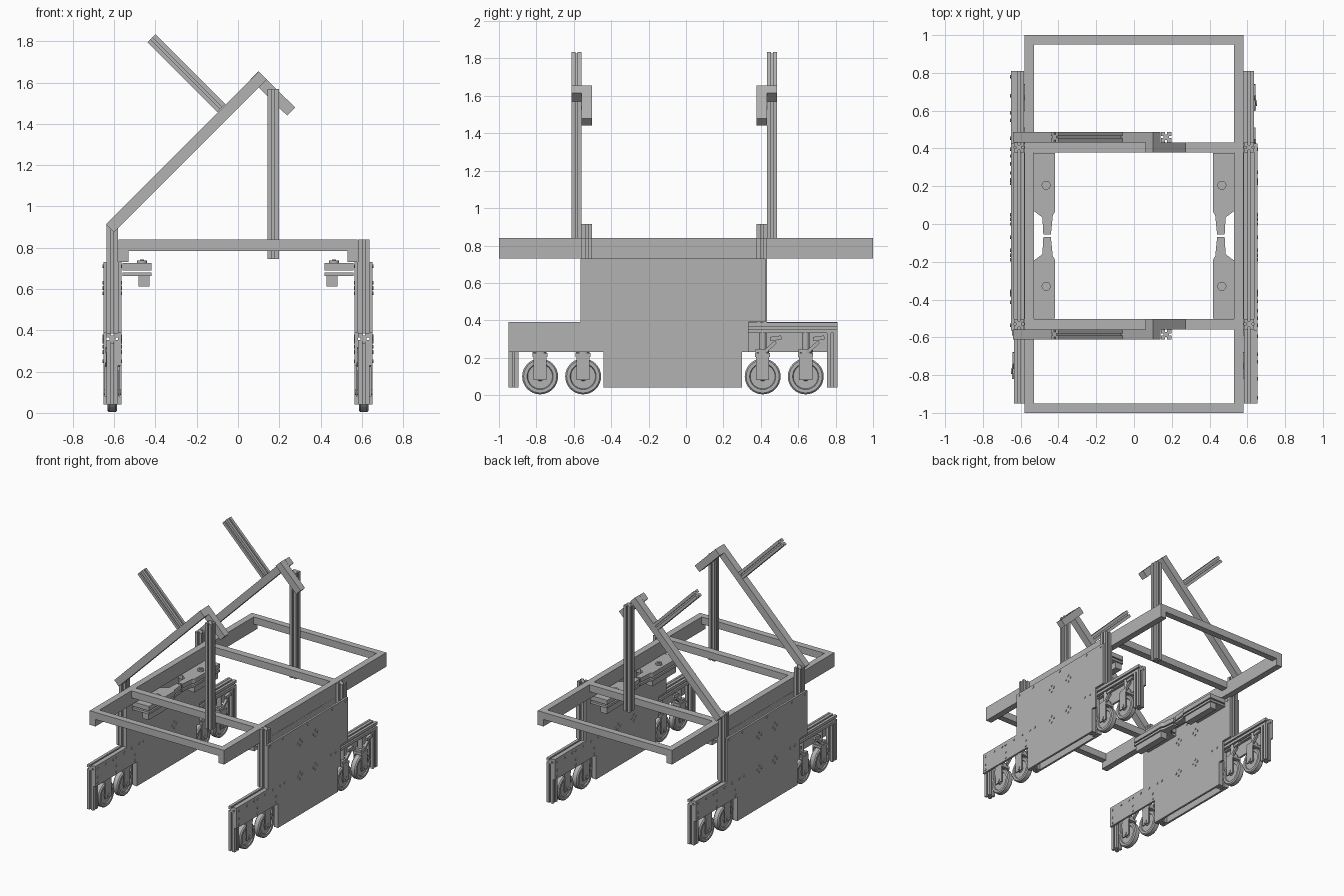
import bpy, bmesh, math
from mathutils import Matrix, Vector

cube = bpy.data.objects.get("Cube")
if cube:
    bpy.data.objects.remove(cube, do_unlink=True)

metal = bpy.data.materials.new("grey_metal")
metal.use_nodes = True
GREY = (0.45, 0.45, 0.45, 1)
metal.diffuse_color = GREY
metal.node_tree.nodes["Principled BSDF"].inputs["Base Color"].default_value = GREY

T = 0.055          # standard bar width
H = T / 2
LEG_X = 0.609      # leg centre line
LEG_Y = -0.07
POSTS_Y = (0.405, -0.53)


def finish(name, bm, smooth=False):
    bmesh.ops.recalc_face_normals(bm, faces=bm.faces)
    mesh = bpy.data.meshes.new(name)
    bm.to_mesh(mesh)
    bm.free()
    mesh.materials.append(metal)
    obj = bpy.data.objects.new(name, mesh)
    bpy.context.collection.objects.link(obj)
    if smooth:
        bpy.ops.object.select_all(action='DESELECT')
        obj.select_set(True)
        bpy.context.view_layer.objects.active = obj
        bpy.ops.object.shade_smooth_by_angle(angle=math.radians(35))
    return obj


def add_prism(bm, points, vec):
    """Extrude a closed polygon of 3D points along a vector."""
    face = bm.faces.new([bm.verts.new(p) for p in points])
    new = bmesh.ops.extrude_face_region(bm, geom=[face])["geom"]
    bmesh.ops.translate(bm, vec=vec, verts=[v for v in new if isinstance(v, bmesh.types.BMVert)])
    # keep the starting cap so the prism is closed
    if not face.is_valid or len(face.link_loops if hasattr(face, "link_loops") else face.loops) == 0:
        return


def box(name, x, y, z):
    bm = bmesh.new()
    size = Vector((x[1] - x[0], y[1] - y[0], z[1] - z[0]))
    mid = Vector((sum(x), sum(y), sum(z))) / 2
    bmesh.ops.create_cube(bm, size=1, matrix=Matrix.Translation(mid) @ Matrix.Diagonal((*size, 1)))
    return finish(name, bm)


def slotted_profile(w=0.006, d=0.013):
    pts = []
    for k in range(4):
        rot = Matrix.Rotation(k * math.pi / 2, 2)
        for p in ((H, -H), (H, -w), (H - d, -w), (H - d, w), (H, w)):
            pts.append(rot @ Vector(p))
    return pts


def bar(name, start, end, slotted=False, width=T):
    """Square bar between two points, plain or with a slot on each side."""
    a, b = Vector(start), Vector(end)
    d = (b - a).normalized()
    u = Vector((1, 0, 0)) if abs(d.y) > 0.9 else Vector((0, 1, 0))
    if abs(d.x) < 0.01:
        u = Vector((1, 0, 0))
    v = d.cross(u)
    h = width / 2
    prof = slotted_profile() if slotted else [Vector(p) for p in ((h, -h), (h, h), (-h, h), (-h, -h))]
    bm = bmesh.new()
    add_prism(bm, [a + u * p.x + v * p.y for p in prof], b - a)
    return finish(name, bm)


def add_cyl(bm, centre, radius, depth, axis='X', segments=12):
    rot = Matrix.Rotation(math.pi / 2, 4, 'Y') if axis == 'X' else Matrix.Identity(4)
    bmesh.ops.create_cone(bm, cap_ends=True, segments=segments, radius1=radius, radius2=radius,
                          depth=depth, matrix=Matrix.Translation(centre) @ rot)


# Rectangular top frame
for s in (-1, 1):
    box("frame_side_rail", sorted((s * 0.53, s * 0.58)), (-1, 1), (0.73, 0.84))
    box("frame_end_rail", (-0.53, 0.53), sorted((s * 0.95, s)), (0.785, 0.84))
for y in POSTS_Y:
    box("frame_cross_rail", (-0.53, 0.53), (y - H, y + H), (0.785, 0.84))

# Two upper gantries, each with brace, hook, strut and arm
for y, out in zip(POSTS_Y, (1, -1)):
    yo = y + out * T
    bar("diagonal_brace", (-0.62, yo, 0.895), (0.12, yo, 1.635))
    bar("brace_hook", (0.08, y, 1.635), (0.257, y, 1.46))
    bar("upright_strut", (0.17, yo, 0.745), (0.17, yo, 1.57), True)
    bar("raised_arm", (-0.08, yo, 1.475), (-0.42, yo, 1.815), True)

# Side plate outline, relative to the leg centre
PLATE = ((-.88, .39), (-.88, .23), (-.37, .23), (-.37, .04), (.37, .04), (.37, .23), (.405, .23),
         (.405, .39), (.495, .39), (.495, .73), (-.495, .73), (-.495, .39))
BOLTS = [(y, 0.36) for y in (-.85, -.75, -.66, -.62, -.525, -.43, -.34, -.285, .285, .345)]
BOLTS += [(y, 0.71) for y in (-.465, -.305, 0, .305, .465)]
BOLTS += [(y, z) for y in (-.85, -.62, -.39) for z in (.25, .295)]
for cy in (-.095, .095):
    for cz in (.345, .605):
        BOLTS += [(cy + .025, cz), (cy - .025, cz), (cy, cz + .025), (cy, cz - .025)]


def side_plate(x, facing):
    bm = bmesh.new()
    add_prism(bm, [(x + facing * H, LEG_Y + facing * y, z) for y, z in PLATE], (facing * 0.016, 0, 0))
    finish("leg_side_plate", bm)
    bm = bmesh.new()
    for y, z in BOLTS:
        add_cyl(bm, (x + facing * 0.045, LEG_Y + facing * y, z), 0.009, 0.006, segments=10)
    finish("plate_bolts", bm)


def caster(x, y):
    # wheel turned from a profile of axial offset and radius
    half = ((.026, 0), (.026, .02), (.016, .024), (.016, .066), (.024, .07), (.024, .088), (.016, .096))
    prof = list(half) + [(-a, r) for a, r in reversed(half)]
    bm = bmesh.new()
    verts = [bm.verts.new((x + a, y, 0.1 + r)) for a, r in prof]
    edges = [bm.edges.new(pair) for pair in zip(verts, verts[1:])]
    bmesh.ops.spin(bm, geom=verts + edges, cent=(x, y, 0.1), axis=(1, 0, 0),
                   angle=math.tau, steps=32, use_duplicate=False)
    bmesh.ops.remove_doubles(bm, verts=bm.verts, dist=0.0005)
    finish("caster_wheel", bm, True)
    # fork with swivel stem and axle
    for s in (-1, 1):
        box("caster_fork_arm", sorted((x + s * .029, x + s * .037)), (y - .035, y + .035), (.08, .215))
    box("caster_fork_bridge", (x - .037, x + .037), (y - .04, y + .04), (.205, .225))
    bm = bmesh.new()
    add_cyl(bm, (x, y, .28), .02, .12, 'Z', 16)
    add_cyl(bm, (x, y, .235), .035, .02, 'Z', 20)
    add_cyl(bm, (x, y, .1), .014, .085, 'X', 16)
    finish("caster_stem_and_axle", bm, True)


def brake_lever(x, y, facing):
    px = x + facing * .022
    bar("brake_lever_base", (px, y - .04, .235), (px, y + .03, .24), width=.018)
    bar("brake_lever_arm", (px, y + .02, .24), (px, y + .07, .285), width=.018)
    bar("brake_lever_tip", (px, y + .04, .3), (px, y + .1, .308), width=.022)


# Two identical legs
for s in (-1, 1):
    x = s * LEG_X
    for facing in (-1, 1):
        side_plate(x, facing)
        end = LEG_Y + facing * .8525
        bar("leg_end_post", (x, end, .04), (x, end, .335), True)
        inner = LEG_Y + facing * .34
        bar("leg_lower_post", (x, inner, .04), (x, inner, .335), True)
        for offset in (.48, .71):
            y = LEG_Y + facing * offset
            caster(x, y)
            brake_lever(x, y, facing)
    bar("leg_base_rail", (x, LEG_Y - .88, .36), (x, LEG_Y + .88, .36), True)
    for y in POSTS_Y:
        bar("leg_upper_post", (x, y, .385), (x, y, .84 if s > 0 else .915), True)

# Inner clamp brackets beneath the frame
BRACKET = ((.56, .31), (.418, .31), (.418, 0), (.43, -.02), (.44, -.12), (.48, -.12),
           (.485, -.03), (.525, 0), (.56, 0))
for s in (-1, 1):
    for base, way in ((.065, 1), (-.19, -1)):
        for z, thick in ((.69, .035), (.662, .018)):
            bm = bmesh.new()
            add_prism(bm, [(s * px, base + way * py, z) for px, py in BRACKET], (0, 0, thick))
            finish("bracket_plate", bm)
        box("bracket_block", sorted((s * .428, s * .482)),
            sorted((base + way * .01, base + way * .3)), (.612, .664))
        bm = bmesh.new()
        add_cyl(bm, (s * .465, base + way * .14, .73), .024, .014, 'Z', 16)
        add_cyl(bm, (s * .465, base + way * .14, .738), .012, .012, 'Z', 6)
        finish("bracket_knob", bm)
